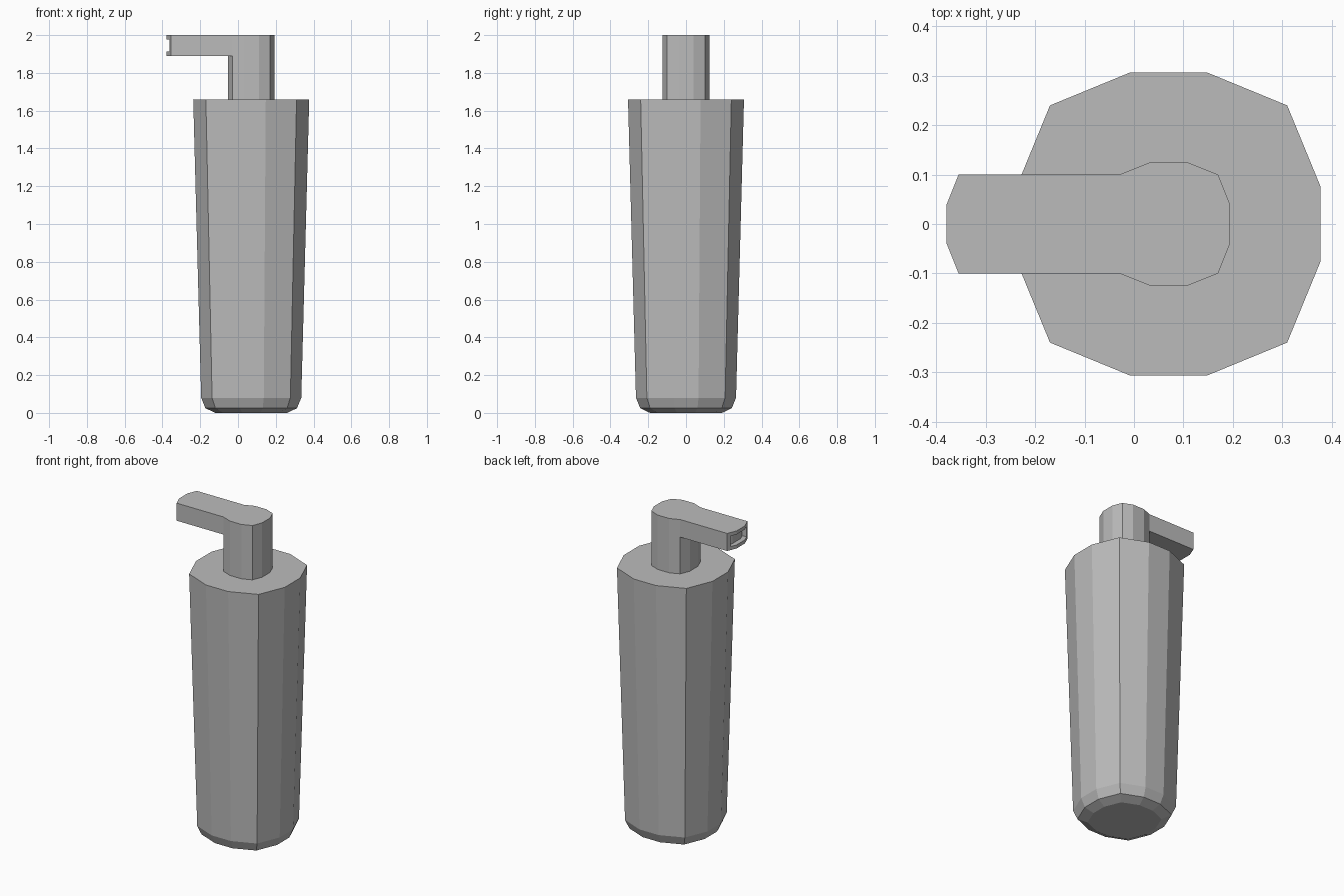
import bpy, bmesh
from mathutils import Vector

cube = bpy.data.objects.get("Cube")
if cube:
    bpy.data.objects.remove(cube, do_unlink=True)

grey = bpy.data.materials.new("plain grey")
grey.use_nodes = True
colour = (0.5, 0.5, 0.5, 1)
grey.diffuse_color = colour
grey.node_tree.nodes["Principled BSDF"].inputs["Base Color"].default_value = colour

AXIS = 0.07  # x of the bottle's centre line


def round_outline(flat, corner, side):
    """Twelve-sided rounded square, counter-clockwise from the +x face."""
    quarter = [(side, flat), (corner, corner), (flat, side)]
    points = []
    for _ in range(4):
        points += quarter
        quarter = [(-y, x) for x, y in quarter]
    return points


def loft(bm, outline, rings, centre=0, top=True, bottom=True):
    """Stack scaled copies of an outline at (height, scale) and skin them."""
    loops = [[bm.verts.new((centre + x * s, y * s, z)) for x, y in outline]
             for z, s in rings]
    n = len(outline)
    for low, high in zip(loops, loops[1:]):
        for i in range(n):
            j = (i + 1) % n
            bm.faces.new((low[i], low[j], high[j], high[i]))
    if bottom:
        bm.faces.new(loops[0][::-1])
    if top:
        bm.faces.new(loops[-1])
    bm.normal_update()


def finish(bm, name):
    mesh = bpy.data.meshes.new(name)
    bm.to_mesh(mesh)
    bm.free()
    mesh.materials.append(grey)
    obj = bpy.data.objects.new(name, mesh)
    bpy.context.collection.objects.link(obj)
    return obj


# Tapered bottle with a rounded foot
bm = bmesh.new()
loft(bm, round_outline(0.077, 0.24, 0.307),
     [(0, 0.62), (0.025, 0.79), (0.08, 0.863), (1.66, 1)], AXIS)
finish(bm, "bottle")

# Pump stem
stem = round_outline(0.04, 0.1, 0.124)
bm = bmesh.new()
loft(bm, stem, [(1.66, 1), (1.89, 1)], AXIS, top=False, bottom=False)
finish(bm, "pump_stem")

# Pump head: the stem outline with its -x side drawn out into a spout
tip = [(-0.355, 0.1), (-0.379, 0.04), (-0.379, -0.04), (-0.355, -0.1)]
head = [(x + AXIS, y) for x, y in stem]
head = head[:5] + tip + head[7:]
bm = bmesh.new()
loft(bm, head, [(1.89, 1), (2, 1)])

# Recessed outlet in the spout's three end faces
ends = [f for f in bm.faces
        if abs(f.normal.z) < 0.1 and f.calc_center_median().x < -0.36]
bmesh.ops.inset_region(bm, faces=ends, thickness=0.022, use_even_offset=True)
pushed = bmesh.ops.extrude_face_region(bm, geom=ends)["geom"]
bmesh.ops.delete(bm, geom=[f for f in ends if f.is_valid], context="FACES")
bmesh.ops.translate(bm, vec=Vector((0.03, 0, 0)),
                    verts=[v for v in pushed if isinstance(v, bmesh.types.BMVert)])
bmesh.ops.recalc_face_normals(bm, faces=bm.faces)
finish(bm, "pump_head")
